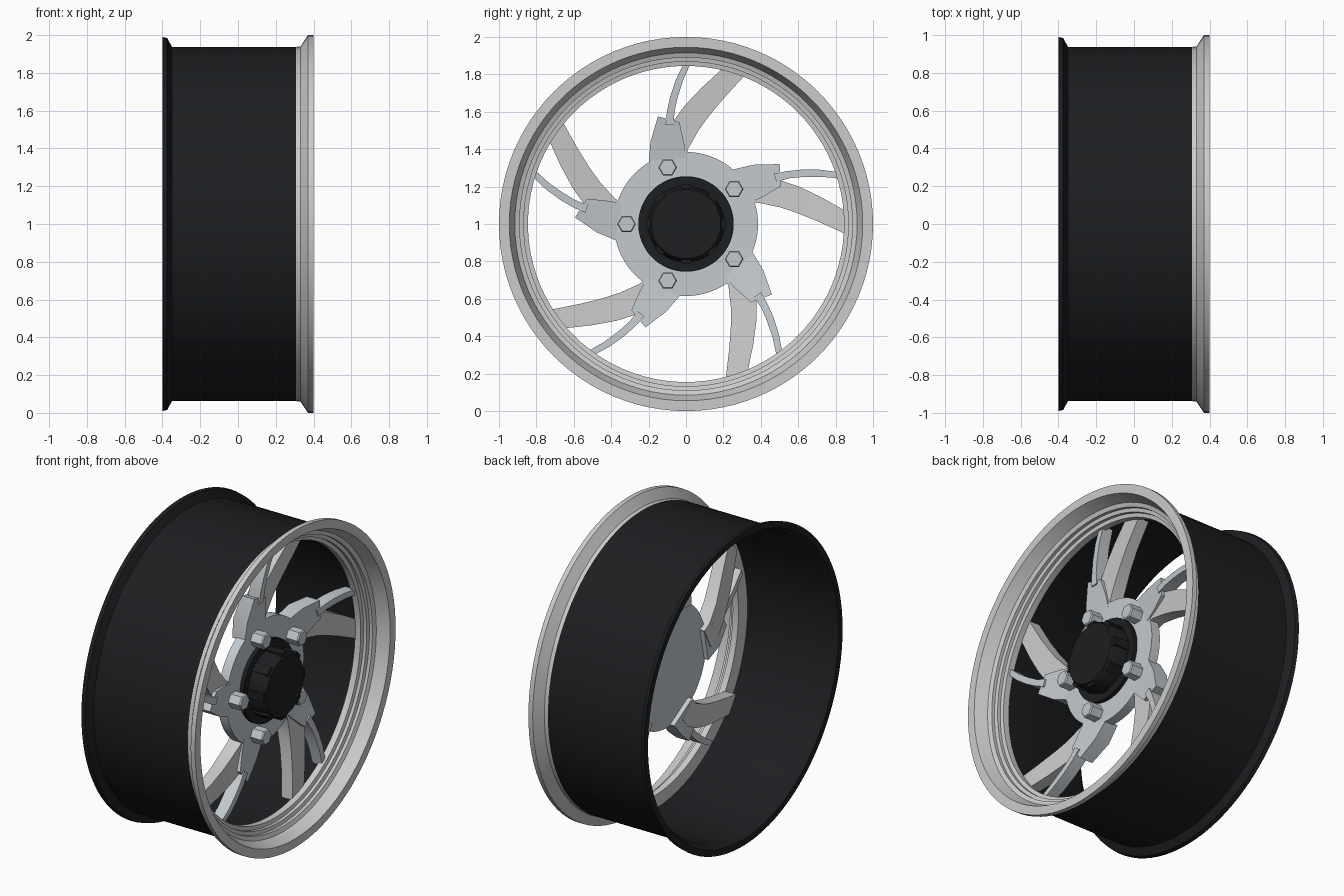
import bpy, bmesh
from math import pi, cos, sin, radians
from mathutils import Matrix, Vector

if "Cube" in bpy.data.objects:
    bpy.data.objects.remove(bpy.data.objects["Cube"])

CENTRE = Vector((0, 0, 1))  # wheel axis runs along x at this height


def material(name, rgb):
    m = bpy.data.materials.new(name)
    m.diffuse_color = (*rgb, 1)
    m.use_nodes = True
    m.node_tree.nodes["Principled BSDF"].inputs["Base Color"].default_value = m.diffuse_color
    return m


BLACK = material("black_paint", (0.012, 0.013, 0.015))
SILVER = material("silver", (0.55, 0.59, 0.62))


def finish(name, bm, mat=None, angle=30):
    bmesh.ops.recalc_face_normals(bm, faces=bm.faces)
    me = bpy.data.meshes.new(name)
    bm.to_mesh(me)
    bm.free()
    ob = bpy.data.objects.new(name, me)
    ob.location = CENTRE
    bpy.context.collection.objects.link(ob)
    if mat:
        me.materials.append(mat)
    bpy.ops.object.select_all(action='DESELECT')
    ob.select_set(True)
    bpy.context.view_layer.objects.active = ob
    bpy.ops.object.shade_smooth_by_angle(angle=radians(angle))
    return ob


def lathe(name, profile, mat=None, segs=96, closed=True):
    """Revolve (x, radius) points around the x axis; open profiles get end caps."""
    bm = bmesh.new()
    rings = [[bm.verts.new((x, r * cos(2 * pi * i / segs), r * sin(2 * pi * i / segs)))
              for i in range(segs)] for x, r in profile]
    pairs = list(zip(rings, rings[1:]))
    if closed:
        pairs.append((rings[-1], rings[0]))
    else:
        bm.faces.new(rings[0])
        bm.faces.new(rings[-1])
    for a, b in pairs:
        for i in range(segs):
            j = (i + 1) % segs
            bm.faces.new((a[i], a[j], b[j], b[i]))
    return finish(name, bm, mat)


def bar(name, stations, turn, mat=None):
    """Box-section bar through stations (left yz, right yz, back x, front x), turned about x."""
    bm = bmesh.new()
    rings = []
    for (ly, lz), (ry, rz), xb, xf in stations:
        rings.append([bm.verts.new(p) for p in
                      ((xb, ly, lz), (xf, ly, lz), (xf, ry, rz), (xb, ry, rz))])
    bm.faces.new(rings[0])
    bm.faces.new(rings[-1])
    for a, b in zip(rings, rings[1:]):
        for i in range(4):
            j = (i + 1) % 4
            bm.faces.new((a[i], a[j], b[j], b[i]))
    bm.transform(Matrix.Rotation(turn, 4, 'X'))
    return finish(name, bm, mat)


# Black barrel with its rear flange
lathe("barrel", [(-0.40, 0.99), (-0.375, 0.985), (-0.35, 0.938), (0.335, 0.938),
                 (0.335, 0.922), (-0.35, 0.922), (-0.40, 0.95)], BLACK)

# Grey outer lip, stepping down to the inner ring
lathe("outer_lip", [(0.33, 0.94), (0.37, 1.0), (0.40, 1.0), (0.40, 0.945),
                    (0.325, 0.915), (0.315, 0.89), (0.295, 0.89), (0.29, 0.868),
                    (0.27, 0.868), (0.265, 0.845), (0.225, 0.845), (0.215, 0.93)])

# Hub disc and black centre cap
lathe("hub_disc", [(0.13, 0.385), (0.19, 0.385)], SILVER, closed=False)
lathe("cap_base", [(0.185, 0.255), (0.215, 0.255)], BLACK, closed=False)
lathe("centre_cap", [(0.21, 0.205), (0.31, 0.198), (0.33, 0.185)], BLACK, closed=False)
for k in range(8):
    bar(f"cap_tab_{k}", [((-0.028, 0.17), (0.028, 0.17), 0.21, 0.325),
                         ((-0.028, 0.21), (0.028, 0.21), 0.21, 0.32)], k * pi / 4, BLACK)

# Spoke pieces for the topmost spoke
BASE = [((-0.20, 0.32), (0.0, 0.34), 0.10, 0.188),
        ((-0.19, 0.44), (-0.01, 0.43), 0.10, 0.20),
        ((-0.15, 0.575), (-0.035, 0.545), 0.13, 0.22)]
BRANCH = [((-0.13, 0.36), (0.005, 0.34), 0.095, 0.185),
          ((-0.12, 0.45), (0.01, 0.40), 0.10, 0.187),
          ((-0.075, 0.54), (0.07, 0.505), 0.11, 0.195),
          ((-0.005, 0.635), (0.125, 0.58), 0.125, 0.205),
          ((0.085, 0.73), (0.20, 0.67), 0.14, 0.217),
          ((0.20, 0.835), (0.315, 0.795), 0.155, 0.23)]
RIB = [((-0.11, 0.53), (-0.065, 0.53), 0.14, 0.225),
       ((-0.102, 0.60), (-0.062, 0.60), 0.15, 0.23),
       ((-0.085, 0.68), (-0.045, 0.675), 0.16, 0.237),
       ((-0.055, 0.77), (-0.017, 0.765), 0.17, 0.245),
       ((-0.012, 0.86), (0.025, 0.86), 0.18, 0.25)]

# Five forked spokes and five hex bolts
for k in range(5):
    turn = k * 2 * pi / 5
    bar(f"spoke_base_{k}", BASE, turn, SILVER)
    bar(f"spoke_branch_{k}", BRANCH, turn)
    bar(f"spoke_rib_{k}", RIB, turn, SILVER)
    bolt = lathe(f"bolt_{k}", [(0.18, 0.05), (0.265, 0.05), (0.272, 0.044)],
                 SILVER, segs=6, closed=False)
    a = pi + turn
    bolt.location += Vector((0, 0.318 * cos(a), 0.318 * sin(a)))
